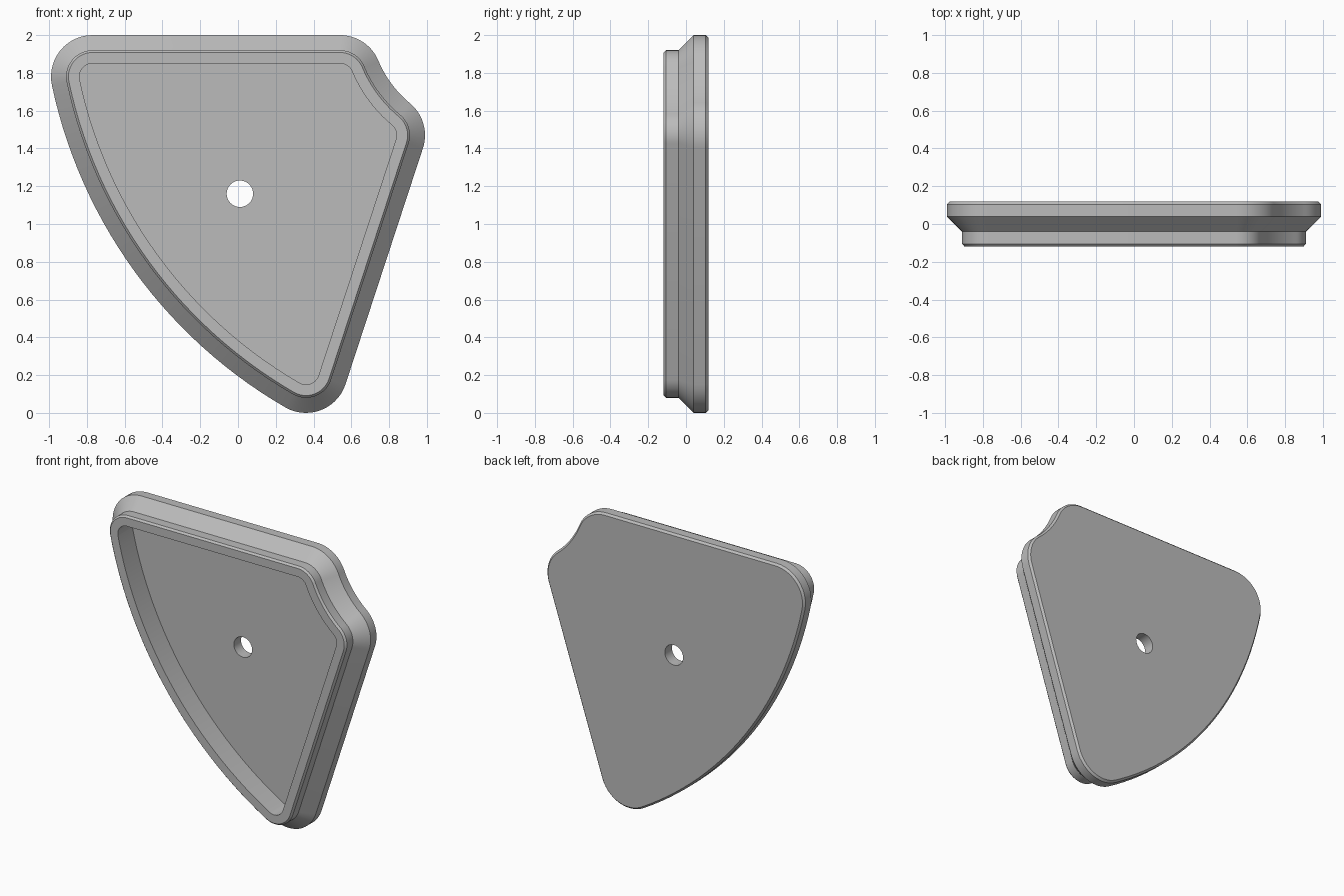
import bpy, bmesh, math
from mathutils import Vector

cube = bpy.data.objects.get("Cube")
if cube:
    bpy.data.objects.remove(cube, do_unlink=True)

CORNER_RADIUS = 0.22

# Corner centres in x, z, counter-clockwise, with the bend of the side that follows:
# zero is straight, positive bulges outward, negative curves inward
corners = [
    (Vector((0.36, 0.22)), 0),
    (Vector((0.77, 1.47)), -0.81),
    (Vector((0.54, 1.78)), 0),
    (Vector((-0.77, 1.78)), 2.37),
]


def side(p, q, bend, steps=28):
    """Points from p to q, each with its outward normal angle."""
    chord = q - p
    heading = math.atan2(chord.y, chord.x) - math.pi / 2
    if not bend:
        return [(p, heading), (q, heading)]
    half = math.asin(chord.length / (2 * bend))
    middle = (p + q) / 2
    outward = Vector((math.cos(heading), math.sin(heading)))
    centre = middle - outward * bend * math.cos(half)
    angles = [heading + half * (2 * i / steps - 1) for i in range(steps + 1)]
    return [(centre + bend * Vector((math.cos(a), math.sin(a))), a) for a in angles]


def make_outline(steps=14):
    """Sides joined by rounded corners."""
    sides = []
    for i, (p, bend) in enumerate(corners):
        sides.append(side(p, corners[(i + 1) % len(corners)][0], bend))
    points = []
    for i, current in enumerate(sides):
        points += current
        centre, start = current[-1]
        sweep = (sides[(i + 1) % len(sides)][0][1] - start) % math.tau
        points += [(centre, start + sweep * k / steps) for k in range(1, steps)]
    return points


outline = make_outline()
bm = bmesh.new()


def add_loop(points, y):
    verts = [bm.verts.new((p.x, y, p.y)) for p in points]
    edges = [bm.edges.new((v, verts[i - 1])) for i, v in enumerate(verts)]
    return verts, edges


def outline_loop(inset, y):
    r = CORNER_RADIUS - inset
    return add_loop([p + r * Vector((math.cos(a), math.sin(a))) for p, a in outline], y)


def hole_loop(y, radius=0.07, steps=40):
    centre = Vector((0.01, 1.16))
    turns = [math.tau * i / steps for i in range(steps)]
    return add_loop([centre + radius * Vector((math.cos(a), math.sin(a))) for a in turns], y)


def skin(first, second):
    a, b = first[0], second[0]
    for i in range(len(a)):
        bm.faces.new((a[i - 1], a[i], b[i], b[i - 1]))


# Cross-section as inset, depth: back chamfer, flange, slope, rim, cavity wall
BACK, FLOOR = 0.118, 0.04
section = [(0.013, BACK), (0, 0.104), (0, 0.04), (0.08, -0.04),
           (0.08, -0.105), (0.092, -0.118), (0.15, -0.118), (0.15, FLOOR)]
loops = [outline_loop(inset, y) for inset, y in section]
for first, second in zip(loops, loops[1:]):
    skin(first, second)

# Through hole, then the back and the cavity floor around it
hole_back, hole_front = hole_loop(BACK), hole_loop(FLOOR)
skin(hole_back, hole_front)
for outer, hole, facing in ((loops[0], hole_back, 1), (loops[-1], hole_front, -1)):
    bmesh.ops.triangle_fill(bm, use_beauty=True, edges=outer[1] + hole[1],
                            normal=(0, facing, 0))
bmesh.ops.recalc_face_normals(bm, faces=bm.faces)

mesh = bpy.data.meshes.new("recessed_cover")
bm.to_mesh(mesh)
bm.free()
cover = bpy.data.objects.new("recessed_cover", mesh)
bpy.context.collection.objects.link(cover)

# Single grey colour
grey = bpy.data.materials.new("light_grey")
grey.use_nodes = True
colour = (0.5, 0.5, 0.5, 1)
grey.diffuse_color = colour
grey.node_tree.nodes["Principled BSDF"].inputs["Base Color"].default_value = colour
mesh.materials.append(grey)

bpy.ops.object.select_all(action="DESELECT")
cover.select_set(True)
bpy.context.view_layer.objects.active = cover
bpy.ops.object.shade_smooth_by_angle(angle=math.radians(30))
